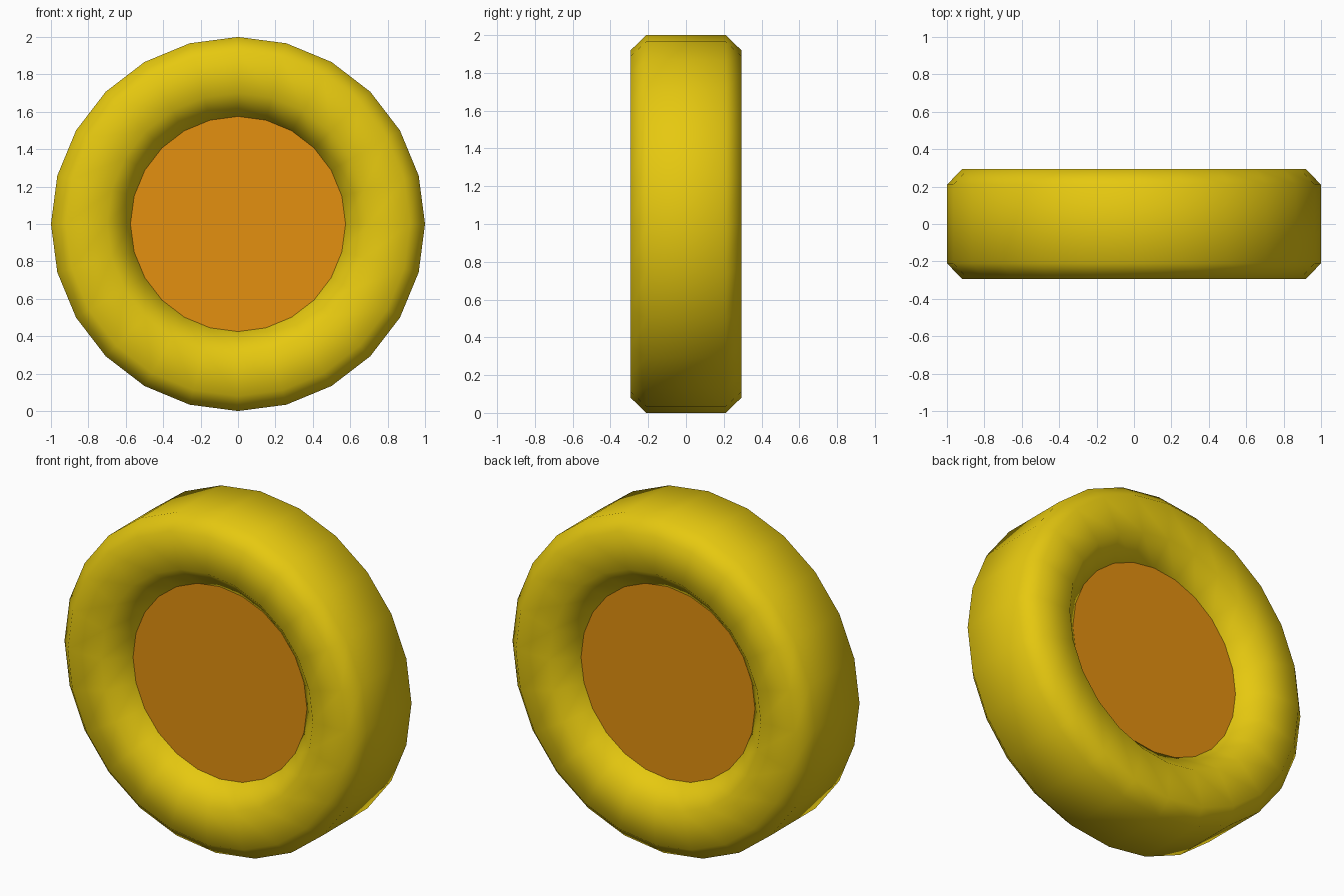
import bpy, bmesh, math

if "Cube" in bpy.data.objects:
    bpy.data.objects.remove(bpy.data.objects["Cube"])

SIDES = 24
CENTRE_Z = 1.0


def material(name, rgb):
    m = bpy.data.materials.new(name)
    m.diffuse_color = (*rgb, 1.0)
    m.use_nodes = True
    m.node_tree.nodes["Principled BSDF"].inputs["Base Color"].default_value = m.diffuse_color
    return m


def finish(bm, name, mat, smooth):
    bmesh.ops.recalc_face_normals(bm, faces=bm.faces)
    for f in bm.faces:
        f.smooth = smooth
    mesh = bpy.data.meshes.new(name)
    bm.to_mesh(mesh)
    bm.free()
    mesh.materials.append(mat)
    ob = bpy.data.objects.new(name, mesh)
    bpy.context.collection.objects.link(ob)
    return ob


def ring(bm, r, y):
    return [bm.verts.new((r * math.sin(2 * math.pi * k / SIDES), y,
                          CENTRE_Z + r * math.cos(2 * math.pi * k / SIDES)))
            for k in range(SIDES)]


yellow = material("tyre yellow", (0.79, 0.58, 0.005))
orange = material("hub orange", (0.77, 0.28, 0.005))

# Tyre: chamfered closed section spun round the y axis
half = [(0.575, 0.17), (0.70, 0.293), (0.92, 0.293), (1.0, 0.21)]
profile = half + [(r, -y) for r, y in reversed(half)]
bm = bmesh.new()
rings = [ring(bm, r, y) for r, y in profile]
for i, a in enumerate(rings):
    b = rings[(i + 1) % len(rings)]
    for k in range(SIDES):
        n = (k + 1) % SIDES
        bm.faces.new((a[k], a[n], b[n], b[k]))
finish(bm, "tyre", yellow, True)

# Hub: flat recessed disc on both sides
bm = bmesh.new()
for y in (-0.17, 0.17):
    face = bm.faces.new(ring(bm, 0.575, y))
    face.normal_update()
    if face.normal.y * y < 0:
        face.normal_flip()
finish(bm, "hub", orange, False)
